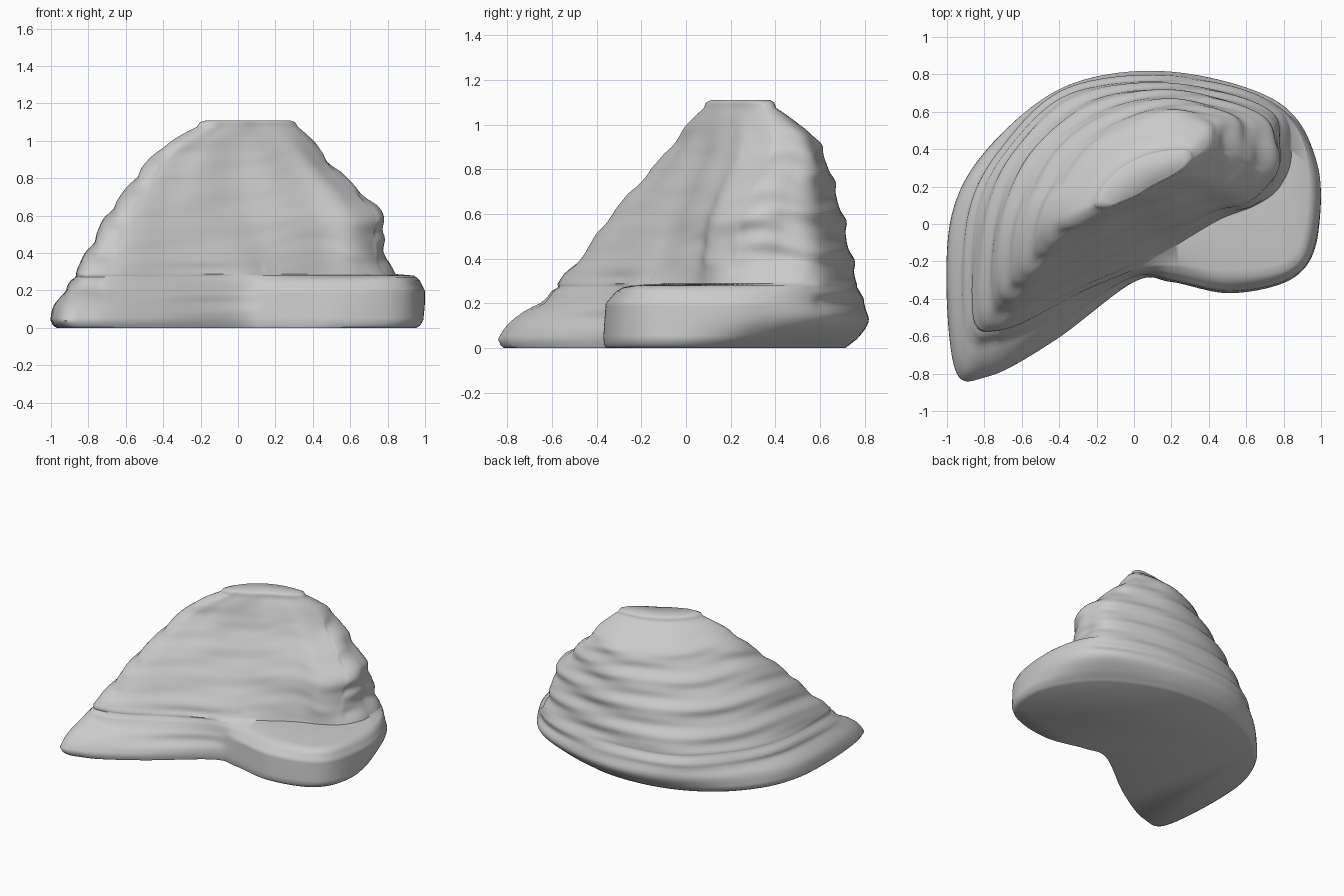
import bpy, bmesh, math

if "Cube" in bpy.data.objects:
    bpy.data.objects.remove(bpy.data.objects["Cube"])

# Matching 14-point outlines, counter-clockwise from the front-left tip
BASE = [(-.965,-.75),(-.78,-.815),(-.42,-.62),(0,-.31),(.2,-.31),(.52,-.37),(.85,-.29),
        (.98,-.08),(.985,.32),(.78,.67),(.2,.835),(-.35,.76),(-.75,.44),(-.985,0)]
SHELF = [(-.86,-.5),(-.72,-.57),(-.4,-.43),(0,-.25),(.22,-.23),(.5,-.28),(.8,-.25),
         (.92,-.1),(.94,.32),(.76,.62),(.2,.77),(-.35,.7),(-.68,.4),(-.86,0)]
MIDDLE = [(-.69,-.25),(-.6,-.33),(-.35,-.24),(-.08,-.1),(.18,0),(.42,.08),(.62,.14),
          (.76,.26),(.785,.42),(.67,.58),(.25,.7),(-.2,.63),(-.5,.4),(-.68,.08)]
SHOULDER = [(-.48,0),(-.4,-.06),(-.24,-.01),(-.05,.07),(.15,.15),(.3,.22),(.4,.3),
            (.46,.4),(.47,.5),(.4,.58),(.2,.61),(-.05,.54),(-.28,.37),(-.43,.17)]
CROWN = [(-.22,.1),(-.15,.08),(-.07,.11),(.02,.15),(.1,.2),(.18,.24),(.25,.28),
         (.3,.32),(.32,.36),(.29,.4),(.18,.4),(.05,.37),(-.08,.3),(-.18,.2)]

def mix(a, b, t):
    return [(p[0]+(q[0]-p[0])*t, p[1]+(q[1]-p[1])*t) for p, q in zip(a, b)]

def shrink(a, s):
    cx = sum(p[0] for p in a)/len(a)
    cy = sum(p[1] for p in a)/len(a)
    return [(cx+(x-cx)*s, cy+(y-cy)*s) for x, y in a]

def smooth(a, n=12):
    """Closed Catmull-Rom curve through the outline."""
    out = []
    for i in range(len(a)):
        p0, p1, p2, p3 = (a[(i+k) % len(a)] for k in (-1, 0, 1, 2))
        for j in range(n):
            t = j/n
            out.append(tuple(.5*(2*p1[k]+(p2[k]-p0[k])*t
                       + (2*p0[k]-5*p1[k]+4*p2[k]-p3[k])*t*t
                       + (3*p1[k]-p0[k]-3*p2[k]+p3[k])*t**3) for k in (0, 1)))
    return out

# The foot is undercut at the back right
FOOT = list(BASE)
FOOT[8:12] = [(.94,.22),(.68,.54),(.2,.73),(-.33,.69)]
# The toe at front left slopes back early
RISE = mix(BASE, SHELF, .06)
RISE[0:3] = mix(BASE, SHELF, .22)[0:3]
# The wall steps back behind the low shelf at front right
WALL = list(SHELF)
WALL[4:9] = [(.2,-.13),(.45,.02),(.65,.1),(.78,.2),(.84,.38)]
LOWER = mix(BASE, SHELF, .7)
LOWER[4:9] = mix(BASE, SHELF, .12)[4:9]
WAIST = mix(WALL, MIDDLE, .5)
WAIST[6:9] = [(.61,.1),(.725,.22),(.765,.4)]

KEYS = [(0, shrink(FOOT, .965)), (.012, shrink(FOOT, .985)), (.04, mix(FOOT, BASE, .25)),
        (.085, mix(FOOT, mix(BASE, RISE, .5), .7)), (.13, RISE),
        (.20, LOWER), (.255, mix(LOWER, SHELF, .6)), (.272, SHELF),
        (.28, mix(SHELF, WALL, .12)), (.288, WALL),
        (.43, WAIST), (.6, MIDDLE),
        (.9, SHOULDER), (1.0, shrink(mix(SHOULDER, CROWN, .48), 1.03)),
        (1.075, CROWN), (1.1, shrink(CROWN, .94)), (1.11, shrink(CROWN, .82))]

# Fine layers between the key outlines
layers = []
for (z0, a), (z1, b) in zip(KEYS, KEYS[1:]):
    steps = max(1, round((z1-z0)/.015))
    layers += [(z0+(z1-z0)*s/steps, mix(a, b, s/steps)) for s in range(steps)]
layers.append(KEYS[-1])

# Round off the kinks between key outlines, leaving the shelf edge crisp
for _ in range(8):
    old = list(layers)
    for i in range(1, len(old)-1):
        z = old[i][0]
        if .31 < z < 1.06 or .05 < z < .19:
            layers[i] = (z, mix(old[i][1], mix(old[i-1][1], old[i+1][1], .5), .6))

# Wavy rock strata pushed along the outline normals
bm = bmesh.new()
rings = []
for z, outline in layers:
    pts = smooth(outline)
    n = len(pts)
    ring = []
    for i, (x, y) in enumerate(pts):
        dx = pts[(i+1) % n][0]-pts[i-1][0]
        dy = pts[(i+1) % n][1]-pts[i-1][1]
        l = math.hypot(dx, dy) or 1
        u = math.tau*i/n
        start = .28 if 44 < i < 106 else .12
        fade = max(0, min(1, (z-start)/.1, (1.05-z)/.15))
        front = .3 if 12 < i < 84 else 1
        w = fade*front*(.009*math.sin(36*z+1.6*math.sin(u+1)+1.2*math.sin(3*u))
                        + .003*math.sin(70*z+2*math.sin(2*u)+1.5*math.sin(5*u)))
        w += .004*fade*math.sin(9*u+5*z)
        # Shallow grooves low on the front left face
        groove = math.exp(-((i-30)/9)**2)
        w -= .022*groove*(math.exp(-((z-.13)/.035)**2)+.7*math.exp(-((z-.31)/.03)**2))
        ring.append(bm.verts.new((x+dy/l*w, y-dx/l*w, z)))
    rings.append(ring)
for r, s in zip(rings, rings[1:]):
    for i in range(len(r)):
        j = (i+1) % len(r)
        bm.faces.new((r[i], r[j], s[j], s[i]))
bm.faces.new(rings[0][::-1])
bm.faces.new(rings[-1])
for f in bm.faces:
    f.smooth = True

mesh = bpy.data.meshes.new("layered_rock")
bm.to_mesh(mesh)
bm.free()
rock = bpy.data.objects.new("layered_rock", mesh)
bpy.context.collection.objects.link(rock)
bpy.context.view_layer.objects.active = rock
rock.select_set(True)
bpy.ops.object.shade_smooth_by_angle(angle=math.radians(60))
